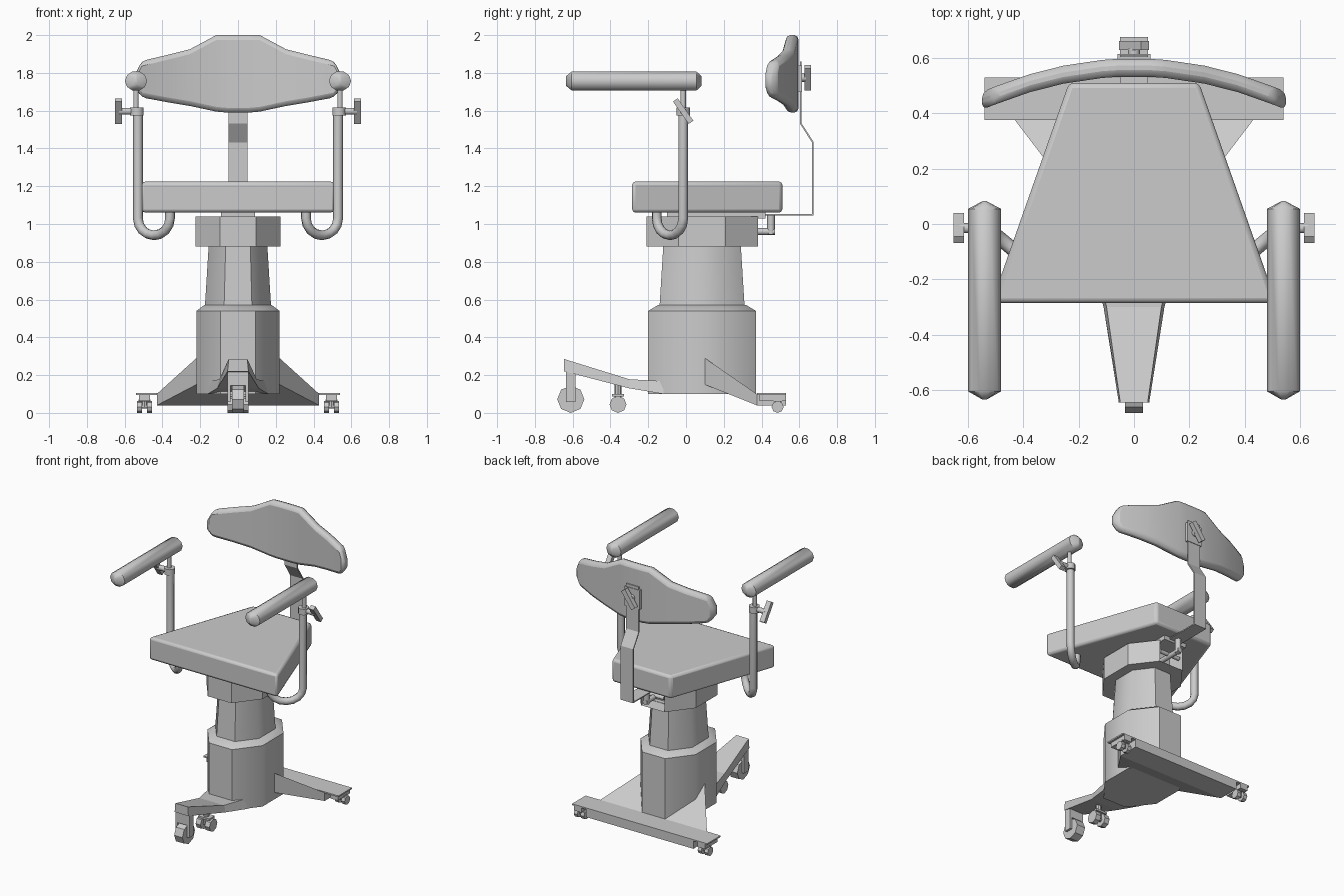
import bpy, bmesh, math
from mathutils import Vector, Matrix

if "Cube" in bpy.data.objects:
    bpy.data.objects.remove(bpy.data.objects["Cube"])

grey = bpy.data.materials.new("plain grey")
grey.use_nodes = True
GREY = (0.6, 0.6, 0.6, 1)
grey.diffuse_color = GREY
grey.node_tree.nodes["Principled BSDF"].inputs["Base Color"].default_value = GREY


def finish(name, bm, smooth=0, bevel=0, segments=2):
    bmesh.ops.recalc_face_normals(bm, faces=bm.faces[:])
    mesh = bpy.data.meshes.new(name)
    bm.to_mesh(mesh)
    bm.free()
    mesh.materials.append(grey)
    ob = bpy.data.objects.new(name, mesh)
    bpy.context.collection.objects.link(ob)
    if bevel:
        mod = ob.modifiers.new("bevel", "BEVEL")
        mod.width, mod.segments = bevel, segments
        mod.limit_method, mod.angle_limit = "ANGLE", math.radians(40)
    if smooth:
        bpy.ops.object.select_all(action="DESELECT")
        ob.select_set(True)
        bpy.context.view_layer.objects.active = ob
        bpy.ops.object.shade_smooth_by_angle(angle=math.radians(smooth))
    return ob


def loft(rings):
    """Skin a list of equal-length point rings and cap both ends."""
    bm = bmesh.new()
    rows = [[bm.verts.new(p) for p in ring] for ring in rings]
    n = len(rows[0])
    for a, b in zip(rows, rows[1:]):
        for i in range(n):
            bm.faces.new((a[i], a[(i + 1) % n], b[(i + 1) % n], b[i]))
    bm.faces.new(rows[0])
    bm.faces.new(rows[-1])
    return bm


def box(name, x, y, z, tilt=None, bevel=0):
    """Box from three (low, high) ranges, optionally tilted (angle, axis)."""
    bm = bmesh.new()
    bmesh.ops.create_cube(bm, size=1)
    spans = (x, y, z)
    size = [b - a for a, b in spans]
    mid = Vector([(a + b) / 2 for a, b in spans])
    rot = Matrix.Rotation(math.radians(tilt[0]), 4, tilt[1]) if tilt else Matrix()
    bm.transform(Matrix.Translation(mid) @ rot @ Matrix.Diagonal((*size, 1)))
    return finish(name, bm, bevel=bevel)


def rod(name, a, b, r, sides=12):
    a, b = Vector(a), Vector(b)
    bm = bmesh.new()
    bmesh.ops.create_cone(bm, cap_ends=True, segments=sides, radius1=r, radius2=r, depth=(b - a).length)
    turn = (b - a).to_track_quat("Z", "Y").to_matrix().to_4x4()
    bm.transform(Matrix.Translation((a + b) / 2) @ turn)
    return finish(name, bm, smooth=50 if sides > 8 else 0)


# Column: two elongated octagonal stages
def oval(rx, ry, z, cy=0.085):
    s = 0.42
    half = [(s, -1), (1, -s), (1, s), (s, 1)]
    pts = half + [(-x, -y) for x, y in half]
    return [(x * rx, cy + y * ry, z) for x, y in pts]


finish("column_lower", loft([oval(.22, .285, .1), oval(.22, .285, .54), oval(.18, .235, .57)]), smooth=48)
finish("column_upper", loft([oval(.175, .225, .565), oval(.155, .205, .89)]), smooth=48)

# Seat mount with an open recess at the back
bracket = loft([oval(.225, .295, z) for z in (.88, 1.04)])
bracket.normal_update()
bmesh.ops.recalc_face_normals(bracket, faces=bracket.faces[:])
rear = [f for f in bracket.faces if f.normal.y > .9]
bmesh.ops.inset_region(bracket, faces=rear, thickness=.015)
bmesh.ops.translate(bracket, verts=rear[0].verts[:], vec=(0, -.12, 0))
finish("seat_mount", bracket)
box("seat_spacer", (-.09, .09), (-.1, .42), (1.03, 1.065))
rod("release_rod", (0, .25, .96), (0, .47, .96), .018)
rod("release_stem", (0, .45, .945), (0, .45, 1.045), .02)
rod("release_crossbar", (-.08, .36, .97), (.08, .36, .97), .014)

# Seat cushion
seat_plan = [(-.515, -.285), (.515, -.285), (.235, .51), (-.235, .51)]
finish("seat_cushion", loft([[(x, y, z) for x, y in seat_plan] for z in (1.06, 1.225)]),
       smooth=35, bevel=.018)

# Bent strap carrying the backrest
strap_path = [(.3, 1.045), (.675, 1.045), (.675, 1.435), (.611, 1.535), (.611, 1.86)]
inner = [(.3, 1.053), (.667, 1.053), (.667, 1.432), (.603, 1.532), (.603, 1.86)]
loop = strap_path + inner[::-1]
finish("back_strap", loft([[(x, y, z) for y, z in loop] for x in (-.05, .05)]))
box("back_clamp", (-.06, .06), (.59, .615), (1.70, 1.84))
rod("back_knob_shaft", (0, .6, 1.775), (0, .635, 1.775), .022)
box("back_knob", (-.018, .018), (.628, .662), (1.705, 1.845), (35, "Y"))

# Curved, lens-shaped backrest: columns of (x, low z, high z)
half = [(.06, 1.59, 2.0), (.115, 1.595, 2.0), (.255, 1.625, 1.925),
        (.375, 1.645, 1.895), (.51, 1.67, 1.863), (.55, 1.73, 1.78)]
columns = [(-x, lo, hi) for x, lo, hi in half[::-1]] + half
sections = []
for x, lo, hi in columns:
    back = .598 - .4 * x * x
    front = back - .065
    sections.append([(x, front, lo), (x, back, lo), (x, back, hi), (x, front, hi)])
finish("backrest", loft(sections), smooth=40, bevel=.024)

# Front leg: rings of (y, half width, low z, high z)
leg = [(-.645, .055, .22, .285), (-.3, .11, .13, .178), (-.12, .16, .1, .168)]
finish("front_leg", loft([[(-w, y, lo), (w, y, lo), (w * .9, y, hi), (-w * .9, y, hi)]
                          for y, w, lo, hi in leg]))

# Rear foot: sloping gusset and cross bar
foot = [(.1, .22, .15, .29), (.375, .43, .04, .1), (.53, .43, .04, .1)]
finish("rear_foot", loft([[(-w, y, lo), (w, y, lo), (w, y, hi), (-w, y, hi)] for y, w, lo, hi in foot]))
box("rear_foot_plate", (-.54, .54), (.375, .53), (.096, .106))


# Casters: fork, stem and octagonal wheels
def caster(name, x, y, r, half_width, top, twin):
    w = half_width
    if twin:
        for side, s in (("left", 1), ("right", -1)):
            rod(f"{name}_{side}_wheel", (x + s * w * .3, y, r), (x + s * w, y, r), r, 8)
        rod(name + "_axle", (x - w, y, r), (x + w, y, r), r * .3, 8)
        rod(name + "_stem", (x, y, r), (x, y, top), w * .35, 8)
        box(name + "_cover", (x - w * .8, x + w * .8), (y - r * .7, y + r * .7), (r * 1.9, r * 2.2))
    else:
        rod(name + "_wheel", (x - w * .6, y, r), (x + w * .6, y, r), r, 8)
        for s in (-1, 1):
            a, b = sorted((x + s * w * .7, x + s * w))
            box(name + "_fork", (a, b), (y - .025, y + .025), (r * .8, top))
        box(name + "_crown", (x - w, x + w), (y - .025, y + .025), (r * 2, top))


caster("front_caster", 0, -.61, .072, .055, .235, False)
caster("inner_caster", 0, -.36, .045, .055, .15, True)
for side, s in (("left", 1), ("right", -1)):
    caster(side + "_rear_caster", s * .495, .485, .032, .04, .1, True)
    box(side + "_caster_housing", (s * .495 - .03, s * .495 + .03), (.39, .53), (.062, .098))


# Arm supports and pads
def arm(side, s):
    outer, inner_end = Vector((s * .53, -.015, 0)), Vector((s * .36, -.155, 0))
    mid, reach = (outer + inner_end) / 2, (outer - inner_end) / 2
    path = [outer + Vector((0, 0, 1.6))]
    for i in range(9):
        t = math.pi * i / 8
        path.append(mid + reach * math.cos(t) + Vector((0, 0, 1.03 - .09 * math.sin(t))))
    path.append(inner_end + Vector((0, 0, 1.07)))
    curve = bpy.data.curves.new(side + "_arm_tube", "CURVE")
    curve.dimensions = "3D"
    curve.bevel_depth, curve.bevel_resolution = .026, 2
    curve.use_fill_caps = True
    spline = curve.splines.new("POLY")
    spline.points.add(len(path) - 1)
    for p, co in zip(spline.points, path):
        p.co = (*co, 1)
        spline.use_smooth = True
    curve.materials.append(grey)
    bpy.context.collection.objects.link(bpy.data.objects.new(side + "_arm_tube", curve))

    x, y = s * .54, -.015
    rod(side + "_arm_post", (x, y, 1.55), (x, y, 1.73), .014)
    rod(side + "_arm_collar", (s * .535, y, 1.575), (s * .535, y, 1.618), .036)
    rod(side + "_arm_knob_shaft", (s * .55, y, 1.597), (s * .63, y, 1.597), .018)
    a, b = sorted((s * .615, s * .652))
    box(side + "_arm_knob", (a, b), (-.03, .0), (1.525, 1.67), (35, "X"))

    # Pad: ten-sided bar with wedge ends, as (y, x scale, z scale)
    rings = []
    for py, sx, sz in ((-.635, .1, .5), (-.605, .95, 1), (.055, .95, 1), (.083, .1, .5)):
        rings.append([(x + .062 * sx * math.cos(t), py, 1.757 + .053 * sz * math.sin(t))
                      for t in (math.tau * i / 10 for i in range(10))])
    finish(side + "_arm_pad", loft(rings), smooth=45)


arm("left", 1)
arm("right", -1)
